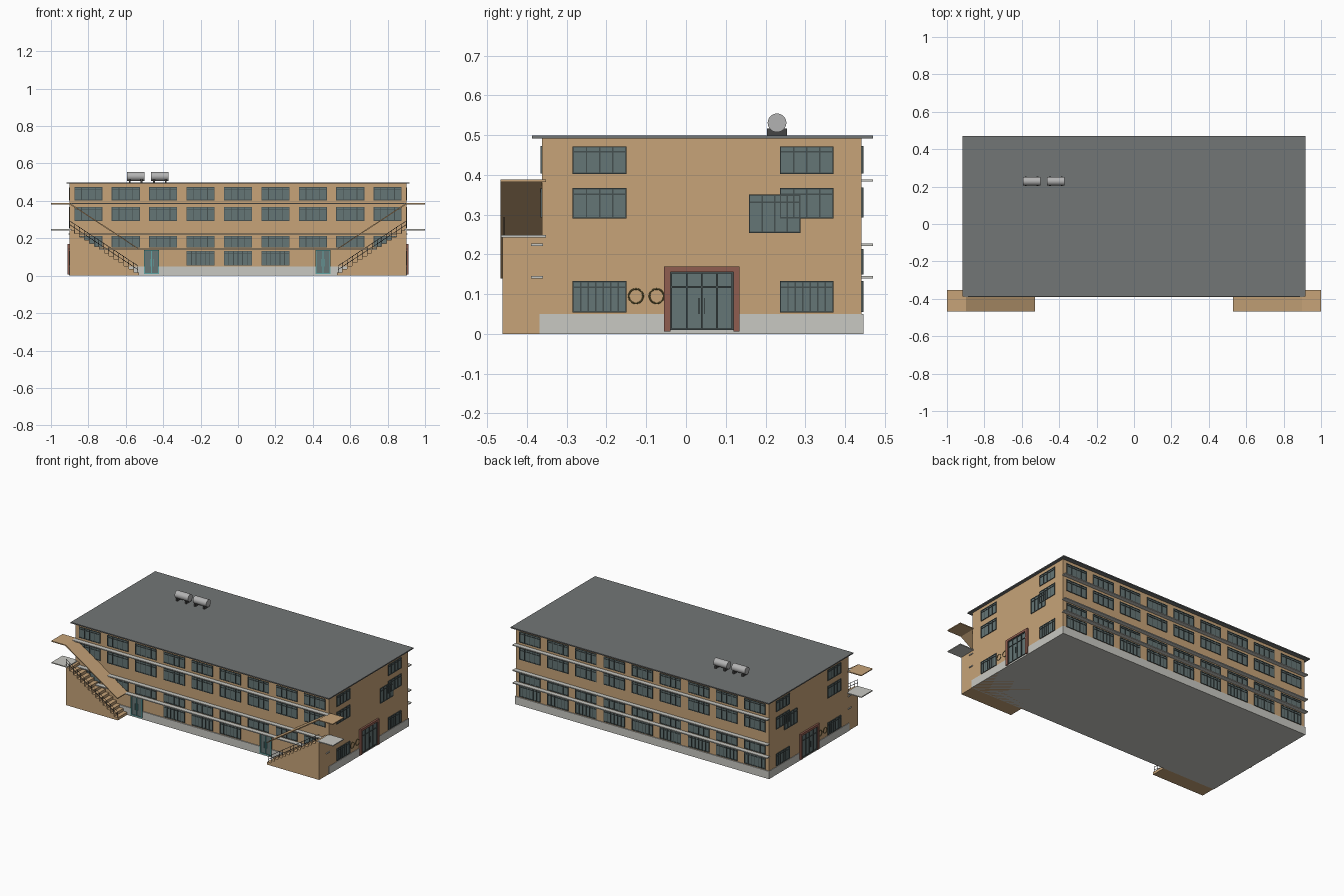
import bpy, bmesh, math
from mathutils import Matrix, Vector

if "Cube" in bpy.data.objects:
    bpy.data.objects.remove(bpy.data.objects["Cube"])


def mat(name, r, g, b):
    m = bpy.data.materials.new(name)
    m.diffuse_color = (r, g, b, 1)
    m.use_nodes = True
    m.node_tree.nodes["Principled BSDF"].inputs["Base Color"].default_value = m.diffuse_color
    return m


TAN = mat("tan_wall", .57, .37, .19)
ROOF = mat("slate_roof", .17, .18, .18)
GLASS = mat("grey_glass", .13, .18, .18)
FRAME = mat("dark_frame", .06, .08, .08)
STONE = mat("pale_stone", .58, .58, .54)
RED = mat("brick_red", .28, .11, .08)
TEAL = mat("teal_frame", .12, .38, .38)
IRON = mat("dark_iron", .06, .06, .06)
BRASS = mat("olive_ring", .15, .12, .04)
STEEL = mat("steel", .45, .45, .45)


def finish(name, bm, m):
    bmesh.ops.recalc_face_normals(bm, faces=bm.faces)
    me = bpy.data.meshes.new(name)
    bm.to_mesh(me)
    bm.free()
    me.materials.append(m)
    ob = bpy.data.objects.new(name, me)
    bpy.context.collection.objects.link(ob)
    return ob


def boxes(name, items, m):
    """One object from many (x0, x1, y0, y1, z0, z1) boxes."""
    bm = bmesh.new()
    for x0, x1, y0, y1, z0, z1 in items:
        c = Vector((x0 + x1, y0 + y1, z0 + z1)) / 2
        s = (abs(x1 - x0), abs(y1 - y0), abs(z1 - z0), 1)
        bmesh.ops.create_cube(bm, size=1, matrix=Matrix.Translation(c) @ Matrix.Diagonal(s))
    return finish(name, bm, m)


def extrude_xz(name, pts, y0, y1, m):
    """Profile in the xz plane, extruded along y."""
    bm = bmesh.new()
    f = bm.faces.new([bm.verts.new((x, y0, z)) for x, z in pts])
    r = bmesh.ops.extrude_face_region(bm, geom=[f])
    vs = [v for v in r["geom"] if isinstance(v, bmesh.types.BMVert)]
    bmesh.ops.translate(bm, verts=vs, vec=(0, y1 - y0, 0))
    return finish(name, bm, m)


def on_face(face, u0, u1, z0, z1, d0, d1):
    """Box on a facade: u along the wall, d outward from it."""
    if face == "front":
        return (u0, u1, -.362 - d1, -.362 - d0, z0, z1)
    if face == "back":
        return (u0, u1, .442 + d0, .442 + d1, z0, z1)
    s = 1 if face == "right" else -1
    return (s * (.9 + d0), s * (.9 + d1), u0, u1, z0, z1)


# main body, plinth and roof
boxes("wall_body", [(-.9, .9, -.362, .442, 0, .492)], TAN)
boxes("plinth", [(-.903, .903, -.368, .447, 0, .05)], STONE)
boxes("roof_slab", [(-.918, .918, -.387, .47, .492, .499)], ROOF)

# long ledges on front and back
LEDGES = (.143, .224, .386)
boxes("ledges", [(-.905, .905, y0, y1, z - .003, z + .003) for z in LEDGES
                 for y0, y1 in ((-.39, -.36), (.44, .47))], STONE)

# windows
glass, bars = [], []


def window(face, u0, u1, z0, z1, panes=4):
    t = .0018
    glass.append(on_face(face, u0, u1, z0, z1, -.01, .001))
    for i in range(panes + 1):
        u = u0 + t + (u1 - u0 - 2 * t) * i / panes
        bars.append(on_face(face, u - t, u + t, z0, z1, 0, .004))
    for z in (z0 + t, z1 - t, z1 - .2 * (z1 - z0)):
        bars.append(on_face(face, u0, u1, z - t, z + t, 0, .004))


for i in range(-4, 5):
    for face in ("front", "back"):
        for z0, z1 in ((.403, .473), (.293, .368), (.15, .213)):
            window(face, i * .2 - .075, i * .2 + .075, z0, z1)
        if face == "back" or abs(i) < 2:
            window(face, i * .2 - .075, i * .2 + .075, .055, .133, 6)
for face in ("left", "right"):
    for u0, u1 in ((-.285, -.15), (.236, .371)):
        window(face, u0, u1, .402, .472)
        window(face, u0, u1, .29, .367)
        window(face, u0, u1, .054, .133, 7)
    window(face, .158, .288, .254, .351)
boxes("window_glass", glass, GLASS)
boxes("window_frames", bars, FRAME)

# end entrances: red surround, glazed leaves, handles
red, leaf, trim = [], [], []
for face in ("left", "right"):
    red += [on_face(face, -.055, -.039, .006, .17, 0, .012),
            on_face(face, .119, .135, .006, .17, 0, .012),
            on_face(face, -.055, .135, .156, .17, 0, .012)]
    leaf.append(on_face(face, -.039, .119, .01, .156, 0, .004))
    for u in (-.037, .002, .04, .078, .117):
        trim.append(on_face(face, u - .002, u + .002, .01, .156, .003, .008))
    for z in (.012, .118, .154):
        trim.append(on_face(face, -.039, .119, z - .002, z + .002, .003, .008))
    for u in (.033, .047):
        trim.append(on_face(face, u - .001, u + .001, .05, .09, .008, .011))
boxes("entrance_surround", red, RED)
boxes("entrance_glass", leaf, GLASS)
boxes("entrance_trim", trim, FRAME)

# front doors with teal frames
leaf, trim = [], []
for c in (-.462, .455):
    leaf.append(on_face("front", c - .04, c + .04, .008, .138, 0, .007))
    for u in (c - .037, c, c + .037):
        trim.append(on_face("front", u - .003, u + .003, .008, .138, .005, .011))
    for z in (.011, .135):
        trim.append(on_face("front", c - .04, c + .04, z - .003, z + .003, .005, .011))
    for u in (c - .008, c + .008):
        trim.append(on_face("front", u - .001, u + .001, .05, .09, .007, .013))
boxes("front_door_glass", leaf, GLASS)
boxes("front_door_frames", trim, TEAL)

# wall rings beside the end entrances
for s in (-1, 1):
    for y in (-.126, -.074):
        bpy.ops.mesh.primitive_torus_add(location=(s * .902, y, .095), rotation=(0, math.pi / 2, 0),
                                         major_radius=.018, minor_radius=.002,
                                         major_segments=32, minor_segments=8)
        ob = bpy.context.object
        ob.name = "wall_ring"
        ob.data.materials.append(BRASS)
        bpy.ops.object.shade_smooth_by_angle()

# outside stairs, landings, canopies and railings on both sides
N, X0, X1, H = 14, .53, .9, .243
dx, dz = (X1 - X0) / N, H / N
for s in (-1, 1):
    pts = [(s * X0, 0)]
    for i in range(N):
        pts += [(s * (X0 + i * dx), (i + 1) * dz), (s * (X0 + (i + 1) * dx), (i + 1) * dz)]
    pts.append((s * X1, 0))
    extrude_xz("stair_block", pts, -.462, -.362, TAN)
    boxes("stair_landing", [(s * .89, s * 1, -.465, -.352, .243, .249)], STONE)
    extrude_xz("stair_canopy", [(s * x, z) for x, z in (
        (.53, .139), (.9, .382), (1, .382), (1, .388), (.898, .388), (.53, .145))],
        -.467, -.352, TAN)
    rails = []
    for h in (.03, .05):
        rails.append([(s * (X0 + .005), -.458, h + .003), (s * X1, -.458, H + h)])
    for i in range(N + 1):
        x, z = X0 + .005 + i * (X1 - X0 - .005) / N, i * dz
        rails.append([(s * x, -.458, z), (s * x, -.458, z + .05)])
    cu = bpy.data.curves.new("stair_railing", "CURVE")
    cu.dimensions = "3D"
    cu.bevel_depth, cu.bevel_resolution = .0014, 0
    for p in rails:
        sp = cu.splines.new("POLY")
        sp.points.add(len(p) - 1)
        for q, co in zip(sp.points, p):
            q.co = (*co, 1)
    cu.materials.append(IRON)
    bpy.context.collection.objects.link(bpy.data.objects.new("stair_railing", cu))

# rooftop tanks on saddles
for c in (-.547, -.418):
    bpy.ops.mesh.primitive_cylinder_add(vertices=32, radius=.0235, depth=.095,
                                        location=(c, .229, .531), rotation=(0, math.pi / 2, 0))
    ob = bpy.context.object
    ob.name = "roof_tank"
    ob.data.materials.append(STEEL)
    bpy.ops.object.shade_smooth_by_angle()
    boxes("tank_saddles", [(c + d - .005, c + d + .005, .204, .254, .498, .517)
                           for d in (-.032, .032)], IRON)
